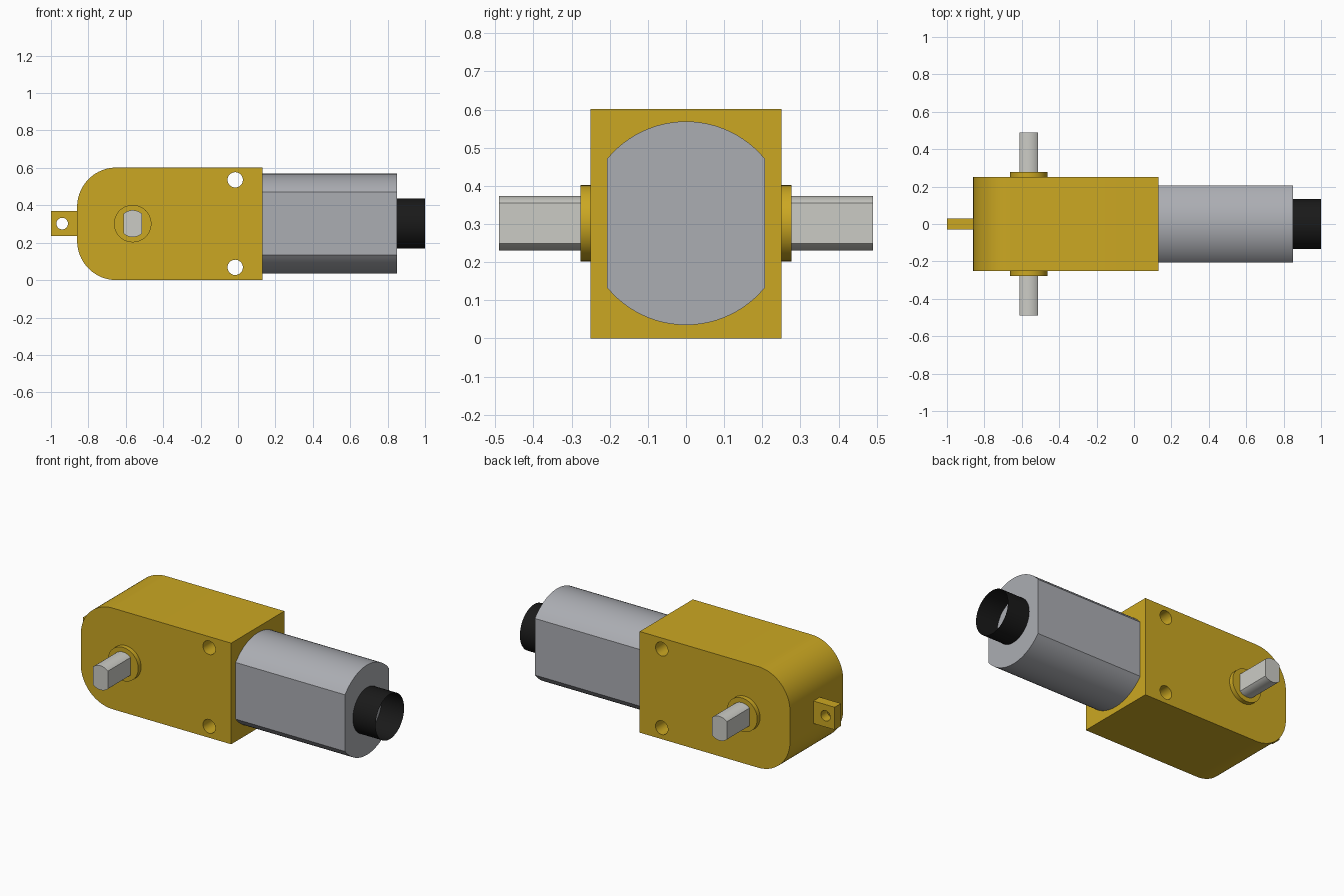
import bpy, bmesh
from math import sin, cos, pi, asin, radians
from mathutils import Vector

if "Cube" in bpy.data.objects:
    bpy.data.objects.remove(bpy.data.objects["Cube"], do_unlink=True)

AXIS_Z = 0.302   # shared height of the shaft, motor and tab


def material(name, rgb):
    m = bpy.data.materials.new(name)
    m.use_nodes = True
    m.diffuse_color = (*rgb, 1)
    m.node_tree.nodes["Principled BSDF"].inputs["Base Color"].default_value = (*rgb, 1)
    return m


gold = material("gold plastic", (0.60, 0.39, 0.016))
steel = material("motor steel", (0.41, 0.42, 0.45))
pale = material("pale shaft", (0.60, 0.60, 0.56))
black = material("black cap", (0.01, 0.01, 0.01))


def arc(cx, cy, r, a0, a1, n):
    return [(cx + r * cos(a0 + (a1 - a0) * i / n), cy + r * sin(a0 + (a1 - a0) * i / n))
            for i in range(n + 1)]


def circle(cx, cy, r, n=48):
    return arc(cx, cy, r, 0, 2 * pi, n)[:-1]


def prism(name, profile, axis, lo, hi, mat, caps=True):
    """Extrude a 2D profile along x (profile is y,z) or y (profile is x,z)."""
    def place(p, d):
        return Vector((d, p[0], p[1])) if axis == "x" else Vector((p[0], d, p[1]))
    bm = bmesh.new()
    a = [bm.verts.new(place(p, lo)) for p in profile]
    b = [bm.verts.new(place(p, hi)) for p in profile]
    for i in range(len(profile)):
        j = (i + 1) % len(profile)
        bm.faces.new((a[i], a[j], b[j], b[i]))
    if caps:
        bm.faces.new(a)
        bm.faces.new(b)
    bmesh.ops.recalc_face_normals(bm, faces=bm.faces)
    mesh = bpy.data.meshes.new(name)
    bm.to_mesh(mesh)
    bm.free()
    mesh.materials.append(mat)
    ob = bpy.data.objects.new(name, mesh)
    bpy.context.collection.objects.link(ob)
    return ob


def activate(ob):
    bpy.ops.object.select_all(action="DESELECT")
    ob.select_set(True)
    bpy.context.view_layer.objects.active = ob


def drill(ob, x, z, r):
    """Cut a round hole through a part along y."""
    cutter = prism("hole_cutter", circle(x, z, r, 32), "y", -1, 1, gold)
    cutter.hide_render = True
    mod = ob.modifiers.new("hole", "BOOLEAN")
    mod.operation, mod.solver, mod.object = "DIFFERENCE", "EXACT", cutter
    activate(ob)
    bpy.ops.object.modifier_apply(modifier=mod.name)
    bpy.data.objects.remove(cutter, do_unlink=True)


def flatted(cx, cz, r, half):
    """Circle with its two sides cut flat at +-half."""
    t = pi / 2 - asin(half / r)
    return arc(cx, cz, r, t, pi - t, 24) + arc(cx, cz, r, pi + t, 2 * pi - t, 24)


# gearbox with rounded rear end and two mounting holes
R, REAR, FRONT, TOP = 0.21, -0.86, 0.13, 0.602
outline = ([(FRONT, 0), (FRONT, TOP)]
           + arc(REAR + R, TOP - R, R, pi / 2, pi, 20)
           + arc(REAR + R, R, R, pi, 1.5 * pi, 20))
gearbox = prism("gearbox", outline, "y", -0.25, 0.25, gold)
for z in (0.068, 0.536):
    drill(gearbox, -0.015, z, 0.041)

# rear mounting tab
h = 0.067
tab = prism("mounting_tab", [(-1, AXIS_Z - h), (REAR, AXIS_Z - h), (REAR, AXIS_Z + h),
                             (-1, AXIS_Z + h)], "y", -0.03, 0.03, gold)
drill(tab, -0.94, AXIS_Z, 0.031)
parts = [gearbox, tab]

# bosses and output shafts on both sides
SHAFT_X = -0.563
for side, s in (("left", -1), ("right", 1)):
    y = -s   # front face is -y
    label = "front" if s == 1 else "back"
    parts.append(prism(label + "_boss", circle(SHAFT_X, AXIS_Z, 0.1), "y",
                       y * 0.25, y * 0.277, gold))
    parts.append(prism(label + "_shaft", flatted(SHAFT_X, AXIS_Z, 0.072, 0.049), "y",
                       y * 0.277, y * 0.49, pale))

# motor can with flat sides, and the open thin-walled end ring
parts.append(prism("motor_can", flatted(0, AXIS_Z, 0.267, 0.207), "x", FRONT, 0.85, steel))
parts.append(prism("end_ring", circle(0, AXIS_Z, 0.134), "x", 0.85, 1.0, black, caps=False))

for ob in parts:
    activate(ob)
    bpy.ops.object.shade_smooth_by_angle(angle=radians(30))
